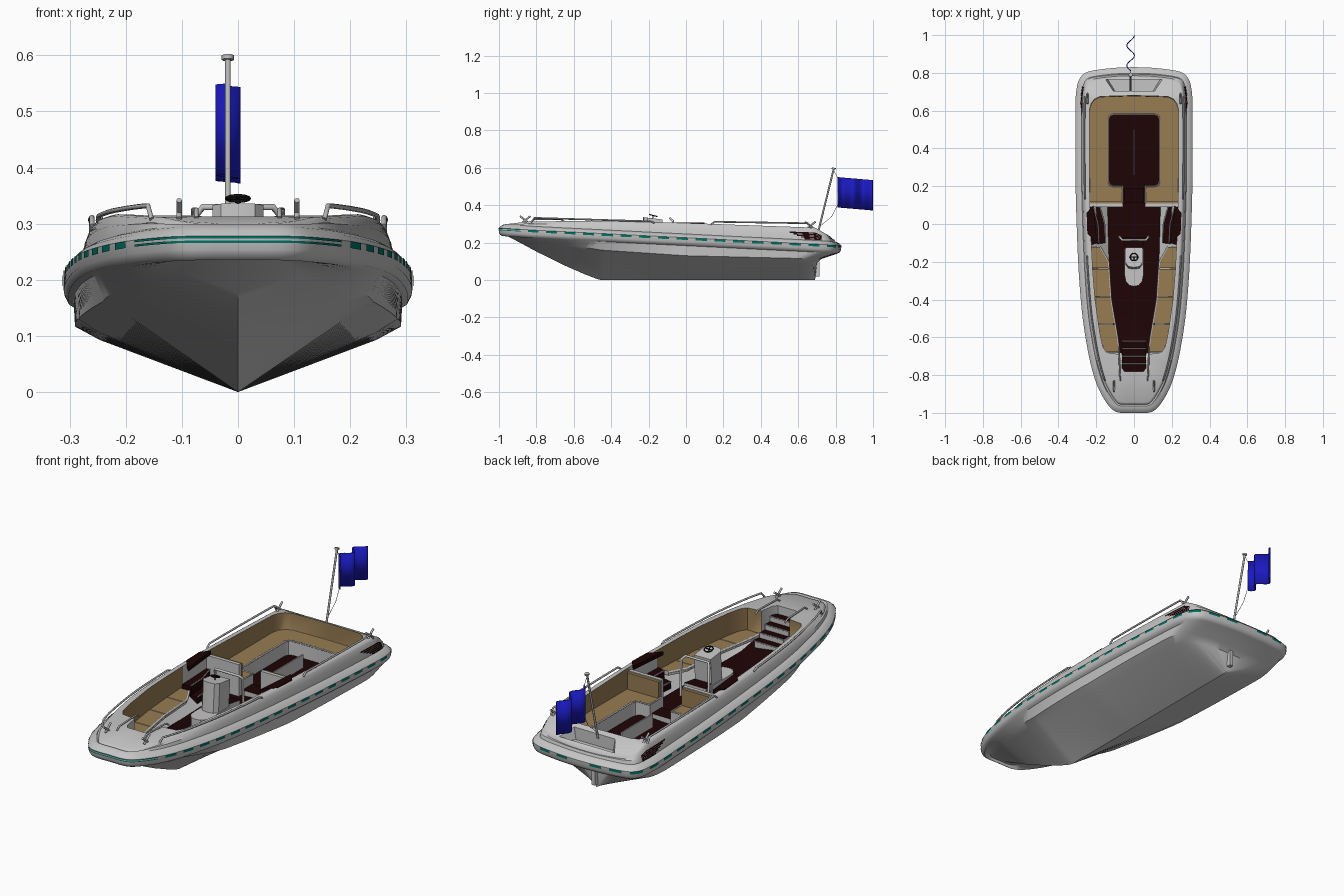
import bpy, bmesh, math
from mathutils import Vector

if bpy.data.objects.get("Cube"):
    bpy.data.objects.remove(bpy.data.objects["Cube"])


def material(name, r, g, b):
    m = bpy.data.materials.new(name)
    m.use_nodes = True
    m.diffuse_color = (r, g, b, 1)
    m.node_tree.nodes["Principled BSDF"].inputs["Base Color"].default_value = (r, g, b, 1)
    return m


GREY = material("pale grey", .56, .56, .56)
METAL = material("steel", .48, .48, .48)
TAN = material("tan leather", .31, .2, .085)
MAROON = material("dark maroon", .012, .001, .0015)
BLUE = material("flag blue", .01, .01, .52)
TEAL = material("teal", 0, .17, .13)
BLACK = material("black", .005, .005, .005)


def interp(table, t):
    for (a, u), (b, v) in zip(table, table[1:]):
        if t <= b:
            return u + (v - u) * max(0, (t - a) / (b - a))
    return table[-1][1]


def finish(name, bm, mats, angle=35):
    bmesh.ops.recalc_face_normals(bm, faces=bm.faces)
    me = bpy.data.meshes.new(name)
    bm.to_mesh(me)
    bm.free()
    ob = bpy.data.objects.new(name, me)
    bpy.context.collection.objects.link(ob)
    for m in mats:
        me.materials.append(m)
    bpy.ops.object.select_all(action='DESELECT')
    ob.select_set(True)
    bpy.context.view_layer.objects.active = ob
    bpy.ops.object.shade_smooth_by_angle(angle=math.radians(angle))
    return ob


def mirrored(half):
    """Close a half loop whose two ends lie on the centre line."""
    return list(half) + [(-p[0], *p[1:]) for p in reversed(half[1:-1])]


def prism(name, poly, z0, z1, side=GREY, top=None, both=False):
    bm = bmesh.new()
    for s in (1, -1) if both else (1,):
        low = [bm.verts.new((s * x, y, z0)) for x, y in poly]
        high = [bm.verts.new((s * x, y, z1)) for x, y in poly]
        bm.faces.new(low)
        bm.faces.new(high).material_index = 1
        for i in range(len(poly)):
            bm.faces.new((low[i - 1], low[i], high[i], high[i - 1]))
    return finish(name, bm, [side, top or side])


def box(name, x0, x1, y0, y1, z0, z1, side=GREY, top=None, both=False):
    return prism(name, [(x0, y0), (x1, y0), (x1, y1), (x0, y1)], z0, z1, side, top, both)


def tube(name, paths, radius=.004, mat=METAL):
    cu = bpy.data.curves.new(name, 'CURVE')
    cu.dimensions = '3D'
    cu.bevel_depth = radius
    cu.bevel_resolution = 2
    cu.use_fill_caps = True
    for path in paths:
        sp = cu.splines.new('POLY')
        sp.points.add(len(path) - 1)
        for p, q in zip(sp.points, path):
            p.co = (*q, 1)
    cu.materials.append(mat)
    ob = bpy.data.objects.new(name, cu)
    bpy.context.collection.objects.link(ob)
    bpy.ops.object.select_all(action='DESELECT')
    ob.select_set(True)
    bpy.context.view_layer.objects.active = ob
    bpy.ops.object.convert(target='MESH')
    bpy.ops.object.shade_smooth_by_angle(angle=math.radians(50))


def pair(path):
    return [path, [(-x, y, z) for x, y, z in path]]


# Plan outline of the rub rail, smoothed and evenly resampled
CTRL = [(0, -1), (.07, -1), (.112, -.985), (.15, -.94), (.193, -.86), (.225, -.76),
        (.25, -.64), (.274, -.48), (.291, -.28), (.302, -.05), (.31, .25), (.31, .62),
        (.303, .72), (.285, .775), (.24, .807), (.12, .825), (0, .83)]
c = [Vector(p) for p in CTRL]
c = [Vector((-c[1].x, c[1].y))] + c + [Vector((-c[-2].x, c[-2].y))]
fine = []
for a, b, d, e in zip(c, c[1:], c[2:], c[3:]):
    for k in range(8):
        t = k / 8
        fine.append(b + (d - a) * t / 2 + (a * 2 - b * 5 + d * 4 - e) * t * t / 2
                    + (b * 3 - a - d * 3 + e) * t ** 3 / 2)
fine.append(c[-2])
dist = [0]
for a, b in zip(fine, fine[1:]):
    dist.append(dist[-1] + (b - a).length)
N = 110
OUT = [Vector([interp([(s, p[k]) for s, p in zip(dist, fine)], dist[-1] * i / N) for k in (0, 1)])
       for i in range(N + 1)]
OUT[0].x = OUT[N].x = 0


def offset(i, d):
    a, b = OUT[max(i - 2, 0)], OUT[min(i + 2, N)]
    t = (b - a).normalized()
    if i in (0, N):
        t = Vector((1 if i == 0 else -1, 0))
    p = OUT[i] + Vector((-t.y, t.x)) * d
    return max(p.x, 0) if i not in (0, N) else 0, p.y


def deck_z(y):
    return interp([(-1, .294), (-.85, .312), (-.5, .317), (0, .305), (.69, .28), (.79, .222), (.83, .215)], y)


def rail_z(y):
    return interp([(-1, .268), (-.8, .256), (.83, .175)], y)


def floor_z(y):
    return interp([(-.78, .245), (-.68, .185), (-.6, .155), (-.45, .13)], y)


def underside(scale, bow, stern, height):
    ring = []
    for p in OUT:
        y = bow + (stern - bow) * (p.y + 1) / 1.83
        ring.append((p.x * interp(scale, p.y), y, interp(height, y)))
    return ring


def side_ring(d, dz):
    return [(*offset(i, d), rail_z(OUT[i].y) + dz) for i in range(N + 1)]


def deck_ring(d, drop):
    pts = [offset(i, d) for i in range(N + 1)]
    return [(x, y, deck_z(y) - drop) for x, y in pts]


# Hull: keel, chines, rub rail, gunwale, deck, recess and cockpit well in one shell
rings = [underside([(-1, 0), (1, 0)], -.97, .69,
                   [(-.97, .243), (-.87, .19), (-.8, .152), (-.65, .078), (-.54, .03), (-.46, 0), (.7, 0)]),
         underside([(-1, .5), (-.5, .74), (0, .8), (1, .8)], -.972, .7,
                   [(-.96, .245), (-.8, .203), (-.45, .145), (0, .105), (.7, .09)]),
         underside([(-1, .68), (-.5, .86), (0, .93), (1, .94)], -.976, .725,
                   [(-.96, .247), (-.8, .215), (-.45, .16), (0, .13), (.7, .113)])]
rings += [side_ring(*q) for q in [(.018, -.033), (.008, -.027), (.001, -.014), (0, .01),
                                  (.01, .02), (.022, .027), (.032, .03)]]
rings += [[(*offset(i, .037), (rail_z(OUT[i].y) + .03 + deck_z(offset(i, .05)[1])) / 2) for i in range(N + 1)]]
rings += [deck_ring(.045, .01), deck_ring(.05, .003), deck_ring(.056, 0)]
WELL = mirrored([(0, -.78), (.05, -.78), (.065, -.76), (.075, -.69), (.145, -.68), (.165, -.65),
                 (.18, -.58), (.206, -.4), (.218, -.25), (.226, -.1), (.234, .1), (.236, .6),
                 (.228, .635), (.21, .66), (.18, .675), (0, .68)])
RECESS = mirrored([(0, .705), (.11, .705), (.15, .765), (0, .765)])

bm = bmesh.new()


def loop(pts):
    return [bm.verts.new(p) for p in pts]


def bridge(a, b, rule=lambda f: 0):
    for i in range(len(a)):
        f = bm.faces.new((a[i - 1], a[i], b[i], b[i - 1]))
        f.material_index = rule(f.calc_center_median())


def leather(p):
    return int(p.y > .1 or (abs(p.x) > .08 and -.69 < p.y < -.1))


def edges(vs):
    return [bm.edges.get((vs[i - 1], vs[i])) or bm.edges.new((vs[i - 1], vs[i])) for i in range(len(vs))]


hull = [loop(mirrored(r)) for r in rings]
for a, b in zip(hull, hull[1:]):
    bridge(a, b)
rim = loop([(x, y, deck_z(y)) for x, y in WELL])
seat = loop([(x, y, max(.2, floor_z(y) + .005)) for x, y in WELL])
sole = loop([(x * .6, y, floor_z(y)) for x, y in WELL])
bridge(rim, seat, leather)
bridge(seat, sole)
bm.faces.new(sole).material_index = 2
pit = loop([(x, y, deck_z(y)) for x, y in RECESS])
base = loop([(x * .92, y, .212) for x, y in RECESS])
bridge(pit, base)
bm.faces.new(base)
bmesh.ops.triangle_fill(bm, use_beauty=True, normal=(0, 0, 1),
                        edges=edges(hull[-1]) + edges(rim) + edges(pit))
bmesh.ops.remove_doubles(bm, verts=bm.verts, dist=1e-5)
finish("hull_and_deck", bm, [GREY, TAN, MAROON])
box("transom_fin", -.01, .01, .68, .715, .02, .1)


# Painted strips laid on the hull side
def strips(name, runs, mat):
    bm = bmesh.new()
    for run in runs:
        for s in (1, -1):
            vs = [[bm.verts.new((s * x, y, z)) for x, y, z in pts] for pts in run]
            for i in range(len(vs[0]) - 1):
                bm.faces.new((vs[0][i], vs[0][i + 1], vs[1][i + 1], vs[1][i]))
    finish(name, bm, [mat])


lines = [side_ring(-.0015, dz) for dz in (-.002, .002, .006, .01)]
dashes = [[lines[0][i:i + 4], lines[3][i:i + 4]] for i in range(14, N - 2, 5)]
bow_lines = [[lines[k][:13], lines[k + 1][:13]] for k in (0, 2)]
strips("rail_dashes", bow_lines + dashes, TEAL)

foot, head = side_ring(.027, .031), deck_ring(.04, .01)
vents = []
for k in range(5):
    ids = [i for i in range(N) if .62 - .018 * k < OUT[i].y < .735]
    vents.append([[Vector(foot[i]).lerp(Vector(head[i]), f) for i in ids]
                  for f in (.04 + .14 * k, .16 + .14 * k)])
strips("side_vents", vents, MAROON)

# Boarding pads on the gunwale and steps down into the well
prism("gunwale_pad", [(.195, -.105), (.247, -.05), (.251, .06), (.215, .1)], .29, .308, MAROON, both=True)
for k, x in enumerate((.15, .185)):
    z = .175 + .045 * k
    prism("side_step_%d" % k, [(x, -.1), (.227, -.11), (.234, .09), (x + .03, .09), (x + .005, 0)],
          .13, z, MAROON, both=True)
    tube("side_step_edge_%d" % k, pair([(x, -.1, z), (x + .005, 0, z), (x + .03, .09, z)]), .003, GREY)

# Rear lounge
prism("rear_seat", mirrored([(0, .58), (.11, .58), (.128, .573), (.135, .555), (.135, .225), (.128, .207),
                             (.11, .2), (.055, .2), (.055, .11), (.234, .11), (.235, .6), (.227, .633),
                             (.209, .658), (.18, .673), (0, .678)]), .13, .2, GREY, TAN)
tube("rear_seat_trim", pair([(.06, .11, .2), (.06, .2, .2), (.11, .2, .2), (.128, .207, .2), (.135, .225, .2),
                             (.135, .555, .2), (.128, .573, .2), (.11, .58, .2), (0, .58, .2)]), .004, GREY)
box("rear_bulkhead", .058, .234, .09, .108, .13, .285, GREY, both=True)
box("rear_backrest", .062, .232, .108, .122, .2, .28, TAN, both=True)
box("lounge_step", -.054, .054, .11, .19, .13, .155, GREY, MAROON)
box("folded_table", -.003, .003, .26, .5, .13, .195)

# Forward benches, cushion by cushion
INNER = [(-.68, .078), (-.6, .088), (-.4, .122), (-.2, .135), (-.12, .18)]
OUTER = [(-.68, .148), (-.65, .165), (-.58, .18), (-.4, .206), (-.25, .218), (-.1, .226)]
cuts = [-.68, -.53, -.385, -.235, -.12]
for k, (a, b) in enumerate(zip(cuts, cuts[1:])):
    ys = [a + .002 + (b - a - .004) * i / 4 for i in range(5)]
    prism("bench_cushion_%d" % k, [(interp(INNER, y), y) for y in ys]
          + [(interp(OUTER, y), y) for y in reversed(ys)], .188, .208, GREY, TAN, True)
tube("bench_trim", pair([(x, y, .204) for y, x in INNER]), .005, GREY)

# Bow steps
for k in range(4):
    y, z = -.78 + .04 * k, .272 - .025 * k
    box("bow_step_%d" % k, -.064, .064, y, y + .04, z - .035, z, GREY, MAROON)
    tube("bow_step_edge_%d" % k, [[(-.064, y + .04, z), (.064, y + .04, z)]], .003, GREY)

# Helm: rounded plinth, leaning console, wheel and seat
prism("helm_plinth", mirrored([(0, -.33), (.025, -.325), (.043, -.305), (.05, -.27), (.05, -.13), (0, -.13)]),
      .13, .195)
console = prism("helm_console", mirrored([(0, -.24), (.03, -.235), (.045, -.215), (.045, -.135), (0, -.135)]),
                .19, .335)
for v in console.data.vertices:
    if v.co.z > .3:
        v.co.y += .01
        v.co.z -= .12 * (v.co.y + .22)
bpy.ops.mesh.primitive_torus_add(major_radius=.02, minor_radius=.003, major_segments=24, minor_segments=8,
                                 location=(0, -.175, .345), rotation=(-.25, 0, 0))
wheel = bpy.context.object
wheel.name = "steering_wheel"
wheel.data.materials.append(BLACK)
bpy.ops.object.shade_smooth()
tube("wheel_spokes", [[(-.02, -.175, .345), (.02, -.175, .345)],
                      [(0, -.175, .345), (0, -.194, .35)], [(0, -.175, .345), (0, -.18, .32)]], .0025, BLACK)
prism("helm_seat", [(-.06, -.07), (-.045, -.13), (.045, -.13), (.06, -.07)], .13, .205, GREY, MAROON)
tube("helm_seat_hoop", [[(-.075, -.065, .13), (-.075, -.07, .315), (-.062, -.085, .33),
                         (.062, -.085, .33), (.075, -.07, .315), (.075, -.065, .13)]], .006, GREY)


# Grab rails along the gunwale, sloping from one height to another
def grab_rail(name, y0, z0, y1, z1):
    ids = [i for i in range(N) if y0 < OUT[i].y < y1]
    pts = [(*offset(i, .048), interp([(y0, z0), (y1, z1)], OUT[i].y)) for i in ids]
    ends = [(x, y, deck_z(y) - .004) for x, y, z in (pts[0], pts[-1])]
    tube(name, pair([ends[0]] + pts[1:-1] + [ends[1]]), .0045)


grab_rail("bow_rail", -.85, .333, -.17, .313)
grab_rail("stern_rail", .12, .312, .69, .303)
tube("bow_passage_rail", pair([(.074, -.83, .31), (.074, -.81, .325), (.08, -.67, .325), (.08, -.65, .312)]), .004)

# Mooring cleats
for name, x, y in (("bow_cleat", .105, -.86), ("stern_cleat", .246, .665)):
    z = deck_z(y)
    paths = []
    for s in (1, -1):
        paths += pair([(x, y - s * .014, z - .002), (x, y + s * .028, z + .031)])
    tube(name, paths, .005)

# Flagstaff, halyard and rippling flag
tube("flagstaff", [[(-.018, .705, .25), (-.018, .79, .595)]], .005)
tube("staff_cap", [[(-.018, .789, .592), (-.018, .791, .6)]], .011)
tube("halyard", [[(-.018, .79, .585), (-.018, .815, .54), (-.018, .81, .4), (-.018, .78, .34),
                  (-.018, .72, .29)]], .0012)
bm = bmesh.new()
cols = []
for i in range(33):
    t = i / 32
    x, y = -.018 - .02 * math.sin(t * 3.5 * math.pi), .812 + .186 * t
    cols.append([bm.verts.new((x, y, z - .016 * t)) for z in (.388, .55)])
for a, b in zip(cols, cols[1:]):
    bm.faces.new((a[0], b[0], b[1], a[1]))
cloth = finish("flag", bm, [BLUE], 60).modifiers.new("cloth", 'SOLIDIFY')
cloth.thickness = .005
cloth.offset = 0
